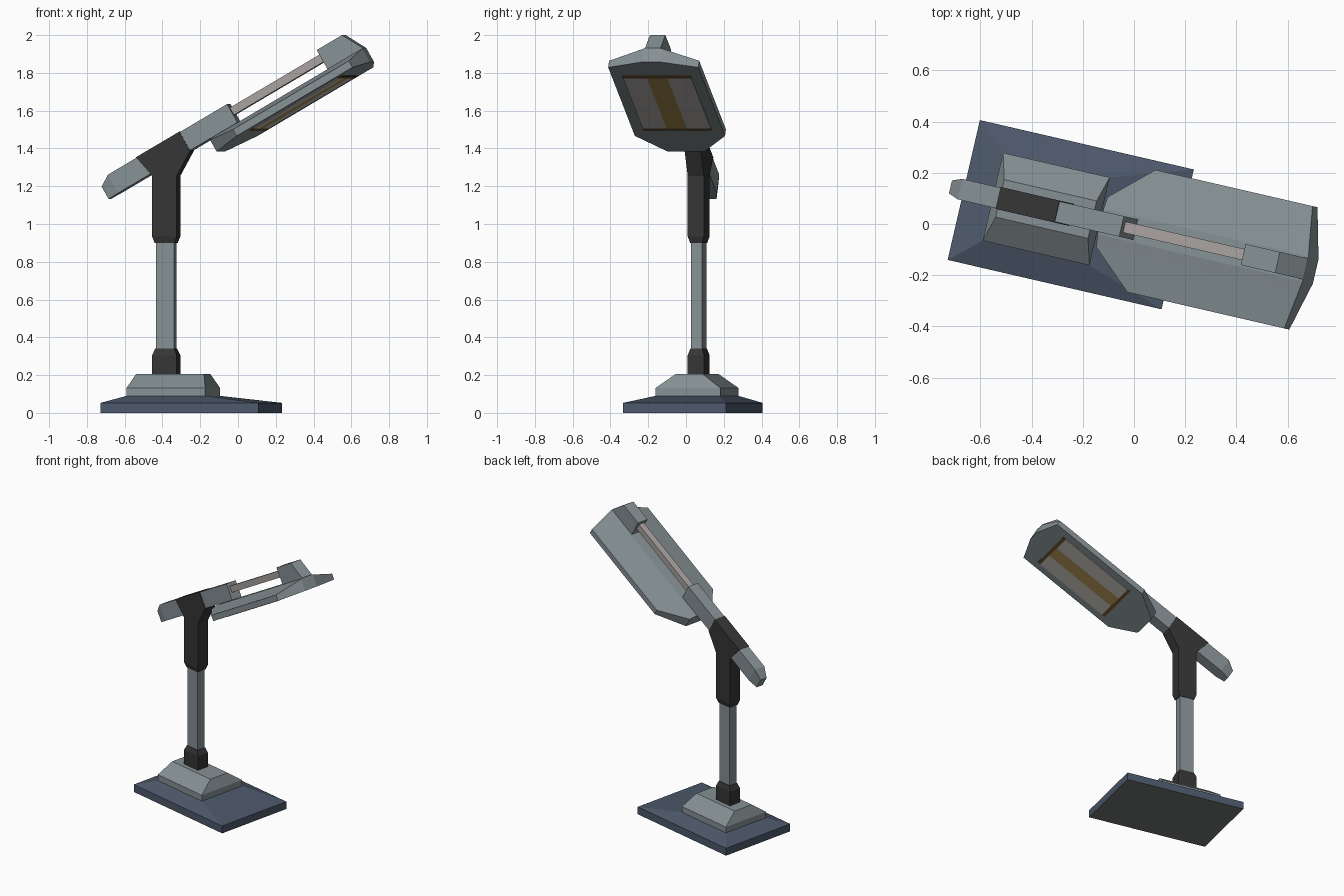
import bpy, bmesh
from math import radians
from mathutils import Matrix

if "Cube" in bpy.data.objects:
    bpy.data.objects.remove(bpy.data.objects["Cube"])

# Frames: post axis turned 13 degrees, and the arm frame tilted up 30 degrees
POST = Matrix.Translation((-0.38, 0.067, 0)) @ Matrix.Rotation(radians(-13), 4, 'Z')
ARM = POST @ Matrix.Translation((0, 0, 1.374)) @ Matrix.Rotation(radians(-30), 4, 'Y')


def mat(name, r, g, b):
    m = bpy.data.materials.new(name)
    m.diffuse_color = (r, g, b, 1)
    m.use_nodes = True
    m.node_tree.nodes["Principled BSDF"].inputs["Base Color"].default_value = m.diffuse_color
    return m


STEEL = mat("steel_grey", 0.235, 0.28, 0.295)
SLATE = mat("slate_blue", 0.073, 0.098, 0.145)
DARK = mat("charcoal", 0.036, 0.036, 0.036)
UNDER = mat("underside_grey", 0.17, 0.18, 0.18)
ROD = mat("pale_rod", 0.39, 0.355, 0.345)
PANEL = mat("reflector_cream", 0.50, 0.49, 0.45)
OCHRE = mat("bulb_ochre", 0.40, 0.26, 0.08)
BROWN = mat("brown_trim", 0.133, 0.078, 0.027)


def loft(name, sections, frame, *mats):
    """Skin equal-length point rings and cap both ends."""
    bm = bmesh.new()
    rings = [[bm.verts.new(frame @ Matrix.Translation(p).translation) for p in s] for s in sections]
    n = len(rings[0])
    for r, s in zip(rings, rings[1:]):
        for i in range(n):
            j = (i + 1) % n
            bm.faces.new((r[i], r[j], s[j], s[i]))
    bm.faces.new(rings[0])
    bm.faces.new(rings[-1])
    bmesh.ops.recalc_face_normals(bm, faces=bm.faces)
    me = bpy.data.meshes.new(name)
    bm.to_mesh(me)
    bm.free()
    for m in mats:
        me.materials.append(m)
    ob = bpy.data.objects.new(name, me)
    bpy.context.collection.objects.link(ob)
    return ob


def stack(name, levels, *mats):
    """Rectangles (z, x0, x1, half width) stacked upward on the post frame."""
    return loft(name, [[(a, -h, z), (b, -h, z), (b, h, z), (a, h, z)]
                       for z, a, b, h in levels], POST, *mats)


def bar(name, levels, *mats):
    """Rectangles (x, z0, z1, half width) along the arm."""
    return loft(name, [[(x, -h, a), (x, h, a), (x, h, b), (x, -h, b)]
                       for x, a, b, h in levels], ARM, *mats)


def prism(name, profile, half, frame, *mats):
    """Side profile (x, z) extruded across the width."""
    return loft(name, [[(x, y, z) for x, z in profile] for y in (-half, half)], frame, *mats)


# Base plate with sloped top and grey underside
base = stack("base_plate", [(0, -0.292, 0.565, 0.28), (0.053, -0.292, 0.565, 0.28),
                            (0.09, -0.175, 0.252, 0.176)], SLATE, UNDER)
for p in base.data.polygons:
    p.material_index = 1 if p.normal.z < -0.5 else 0

# Stepped foot on the plate
stack("foot_block", [(0.085, -0.175, 0.252, 0.176), (0.132, -0.175, 0.252, 0.176),
                     (0.205, -0.147, 0.223, 0.075)], STEEL)

# Post with collars
stack("lower_collar", [(0.2, -0.067, 0.067, 0.044), (0.305, -0.067, 0.067, 0.044),
                       (0.34, -0.052, 0.052, 0.033)], DARK)
stack("post", [(0.33, -0.049, 0.049, 0.03), (0.92, -0.049, 0.049, 0.03)], STEEL)
stack("upper_collar", [(0.9, -0.055, 0.055, 0.034), (0.935, -0.067, 0.067, 0.044),
                       (1.255, -0.067, 0.067, 0.044)], DARK)
prism("arm_clamp", [(-0.067, 1.255), (0.067, 1.255), (0.14, 1.387), (0.081, 1.489),
                    (-0.155, 1.353)], 0.044, POST, DARK)

# Tilted arm with tapered tail, slim rod and end bracket
bar("arm", [(-0.387, -0.056, 0.02, 0.026), (-0.322, -0.056, 0.056, 0.041),
            (0.425, -0.056, 0.056, 0.041)], STEEL)
bar("rod", [(0.4, -0.01, 0.034, 0.022), (1.02, -0.01, 0.034, 0.022)], ROD)
prism("end_bracket", [(0.99, -0.07), (0.99, 0.06), (1.149, 0.06), (1.212, -0.055),
                      (1.205, -0.07)], 0.042, ARM, STEEL)

# Lamp head: slices across the width (y, x0, x1, top)
half = [(0.245, 0.427, 1.153, -0.1), (0.1, 0.262, 1.195, -0.069), (0.05, 0.262, 1.21, -0.058)]
slices = [(-y, a, b, t) for y, a, b, t in half] + half[::-1]
loft("lamp_head", [[(a, y, -0.14), (b, y, -0.14), (b, y, t), (a, y, t)]
                   for y, a, b, t in slices], ARM, STEEL)


# Light window on the underside
def plate(name, x0, x1, y0, y1, m):
    loft(name, [[(x0, y0, z), (x1, y0, z), (x1, y1, z), (x0, y1, z)]
                for z in (-0.144, -0.138)], ARM, m)


plate("bulb_strip", 0.515, 1.043, -0.055, 0.055, OCHRE)
for i, s in enumerate((-1, 1)):
    plate(f"reflector_{i}", 0.515, 1.043, *sorted((s * 0.055, s * 0.185)), PANEL)
for i, x in enumerate((0.493, 1.043)):
    plate(f"window_trim_{i}", x, x + 0.022, -0.185, 0.185, BROWN)
